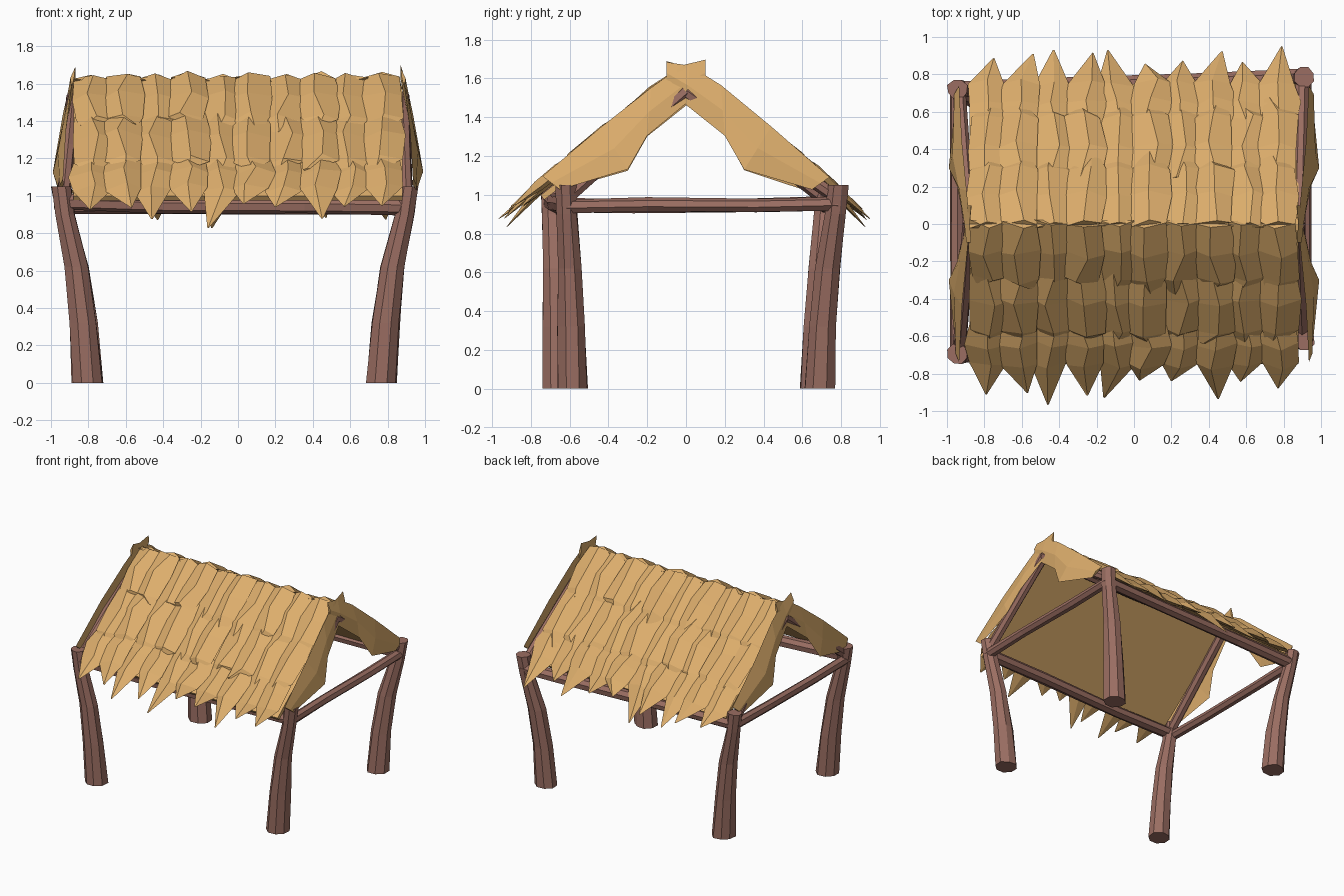
import bpy, bmesh, math, random
from mathutils import Vector

if "Cube" in bpy.data.objects:
    bpy.data.objects.remove(bpy.data.objects["Cube"])

random.seed(4)

def mat(name, c):
    m = bpy.data.materials.new(name)
    m.diffuse_color = (*c, 1)
    m.use_nodes = True
    m.node_tree.nodes["Principled BSDF"].inputs["Base Color"].default_value = m.diffuse_color
    return m

WOOD = mat("brown_wood", (0.325, 0.155, 0.122))
STRAW = mat("golden_straw", (0.72, 0.42, 0.15))

def finish(bm, name, material):
    bmesh.ops.recalc_face_normals(bm, faces=bm.faces[:])
    me = bpy.data.meshes.new(name)
    bm.to_mesh(me)
    bm.free()
    me.materials.append(material)
    ob = bpy.data.objects.new(name, me)
    bpy.context.collection.objects.link(ob)
    return ob

def jit(a):
    return random.uniform(-a, a)

def loft(bm, rings):
    """Skin closed rings of equal length and cap both ends."""
    vs = [[bm.verts.new(p) for p in r] for r in rings]
    n = len(vs[0])
    for a, b in zip(vs, vs[1:]):
        for i in range(n):
            j = (i + 1) % n
            bm.faces.new((a[i], a[j], b[j], b[i]))
    bm.faces.new(vs[0])
    bm.faces.new(vs[-1])

def log(name, path, radii, sides=8, rough=0.08):
    """Rough-hewn log through the path points."""
    pts = [Vector(p) for p in path]
    axis = (pts[-1] - pts[0]).normalized()
    if abs(axis.z) > 0.9:
        axis = Vector((0, 0, 1))
    ref = Vector((1, 0, 0)) if abs(axis.x) < 0.7 else Vector((0, 1, 0))
    u = axis.cross(ref).normalized()
    v = axis.cross(u)
    rings = []
    for p, r in zip(pts, radii):
        ring = []
        for i in range(sides):
            t = math.tau * (i + 0.5) / sides
            ring.append(p + (u * math.cos(t) + v * math.sin(t)) * r * (1 + jit(rough)))
        rings.append(ring)
    bm = bmesh.new()
    loft(bm, rings)
    return finish(bm, name, WOOD)

# Corner posts: foot (x, y) and head (x, y)
posts = {
    "front_left": ((-0.805, -0.665), (-0.945, -0.695)),
    "front_right": ((0.765, -0.585), (0.91, -0.62)),
    "back_left": ((-0.805, 0.67), (-0.945, 0.72)),
    "back_right": ((0.765, 0.69), (0.91, 0.785)),
}
for name, (f, h) in posts.items():
    path = []
    for z, t in ((0, 0), (0.32, 0.16), (0.62, 0.42), (0.9, 0.85), (1.05, 1)):
        path.append((f[0] + (h[0] - f[0]) * t, f[1] + (h[1] - f[1]) * t, z))
    log(name + "_post", path, (0.086, 0.079, 0.066, 0.056, 0.055))

# Horizontal beams between the post heads
def beam(name, a, b, r, z0, z1):
    a, b = Vector((*posts[a][1], z0)), Vector((*posts[b][1], z1))
    path = [a.lerp(b, t) + Vector((0, 0, jit(0.006))) for t in (0, 0.3, 0.7, 1)]
    log(name, path, [r] * 4, 7)

beam("front_beam", "front_left", "front_right", 0.045, 0.965, 0.935)
beam("back_beam", "back_left", "back_right", 0.045, 0.95, 0.95)
beam("left_beam", "front_left", "back_left", 0.038, 0.94, 0.95)
beam("right_beam", "front_right", "back_right", 0.038, 0.94, 0.95)

# Sloping rafters and the ridge pole
for name, (f, h) in posts.items():
    sx = 1 if h[0] > 0 else -1
    a, b = Vector((h[0] - 0.01 * sx, h[1], 0.98)), Vector((0.88 * sx, 0, 1.53))
    log(name + "_rafter", [a, a.lerp(b, 0.5), b], [0.036] * 3, 7)
log("ridge_pole", [(-0.9, 0, 1.52), (0, 0, 1.515), (0.9, 0, 1.52)], [0.035] * 3, 7)

# Roof slope coordinates: s runs down the slope, h is height off it
A = math.atan(0.79)
CA, SA = math.cos(A), math.sin(A)

def slope(sy, x, s, h):
    return Vector((x, sy * (s * CA + h * SA), 1.59 - s * SA + h * CA))

# Flat roof lining
bm = bmesh.new()
for sy in (-1, 1):
    loft(bm, [[slope(sy, x, s, h) for s, h in ((0, 0), (0.955, 0), (0.955, -0.03), (-0.024, -0.03))]
              for x in (-0.88, 0.88)])
finish(bm, "roof_lining", STRAW)

# Overlapping bundles of thatch: three tiers, the lowest with long points
def bundle(bm, sy, x, s0, s1, tip_x, tip_s, tip_w, lift, tip_h):
    rings = []
    mid = s0 + (s1 - s0) * 0.5
    for s, cx, w, h in ((s0, x, 0.092, lift), (mid, x + jit(0.02), 0.112, lift + 0.017),
                        (s1, x + jit(0.02), 0.098, lift + 0.012),
                        (tip_s, tip_x, tip_w, lift + tip_h)):
        k = w / 0.1
        ridge = cx + jit(0.03) * k
        rings.append([slope(sy, cx - w, s + jit(0.015) * k, h - 0.03 * k),
                      slope(sy, ridge, s + jit(0.015) * k, h + 0.012 * k + jit(0.006)),
                      slope(sy, cx + w, s + jit(0.015) * k, h - 0.022 * k),
                      slope(sy, cx, s, h - 0.04 * k)])
    loft(bm, rings)

tips = {
    -1: ((-0.79, 0.89), (-0.57, 0.88), (-0.46, 0.95), (-0.25, 0.90), (-0.16, 0.95),
         (0.03, 0.83), (0.2, 0.84), (0.45, 0.93), (0.57, 0.84), (0.77, 0.86)),
    1: ((-0.75, 0.87), (-0.54, 0.89), (-0.43, 0.93), (-0.22, 0.90), (-0.14, 0.95),
        (0.06, 0.84), (0.26, 0.86), (0.47, 0.92), (0.58, 0.85), (0.79, 0.94)),
}
for sy, label in ((-1, "front"), (1, "back")):
    bm = bmesh.new()
    for i, (tx, ty) in enumerate(tips[sy]):
        x = -0.785 + 0.173 * i
        up = 0.014 * (i % 2)
        droop = -0.05 if i == 4 else jit(0.025)
        bundle(bm, sy, x, 0.66, 0.93, tx, ty / CA - 0.01, 0.004, 0.03 + up, droop)
        bundle(bm, sy, x, 0.28, 0.7, x + jit(0.05), 0.79 + jit(0.05), 0.03, 0.038 + up, -0.005)
        bundle(bm, sy, x, -0.03, 0.34, x + jit(0.05), 0.42 + jit(0.05), 0.03, 0.042 + up, -0.005)
    finish(bm, label + "_thatch", STRAW)

# Flaring thatch strips that hang on the gable ends
upper = ((0.87, -0.1, 1.69), (0.88, 0.02, 1.66), (0.895, 0.18, 1.56),
         (0.92, 0.44, 1.35), (0.935, 0.74, 1.09))
lower = ((0.89, -0.1, 1.57), (0.905, 0.0, 1.47), (0.945, 0.2, 1.31),
         (0.99, 0.3, 1.13), (0.955, 0.65, 1.02))
for sx, side in ((-1, "left"), (1, "right")):
    for sy, label in ((-1, "front"), (1, "back")):
        bm = bmesh.new()
        rings = []
        for i, (a, b) in enumerate(zip(upper, lower)):
            a = Vector((a[0] * sx, a[1] * sy, a[2] + jit(0.01)))
            b = Vector((b[0] * sx, b[1] * sy, b[2] + jit(0.01)))
            m = a.lerp(b, 0.5) + Vector(((0.012 + 0.004 * sy) * sx, 0, 0))
            rings.append([a, m, b, m - Vector((0.02 * sx, 0, 0))])
        loft(bm, rings)
        finish(bm, f"{label}_{side}_gable_thatch", STRAW)
